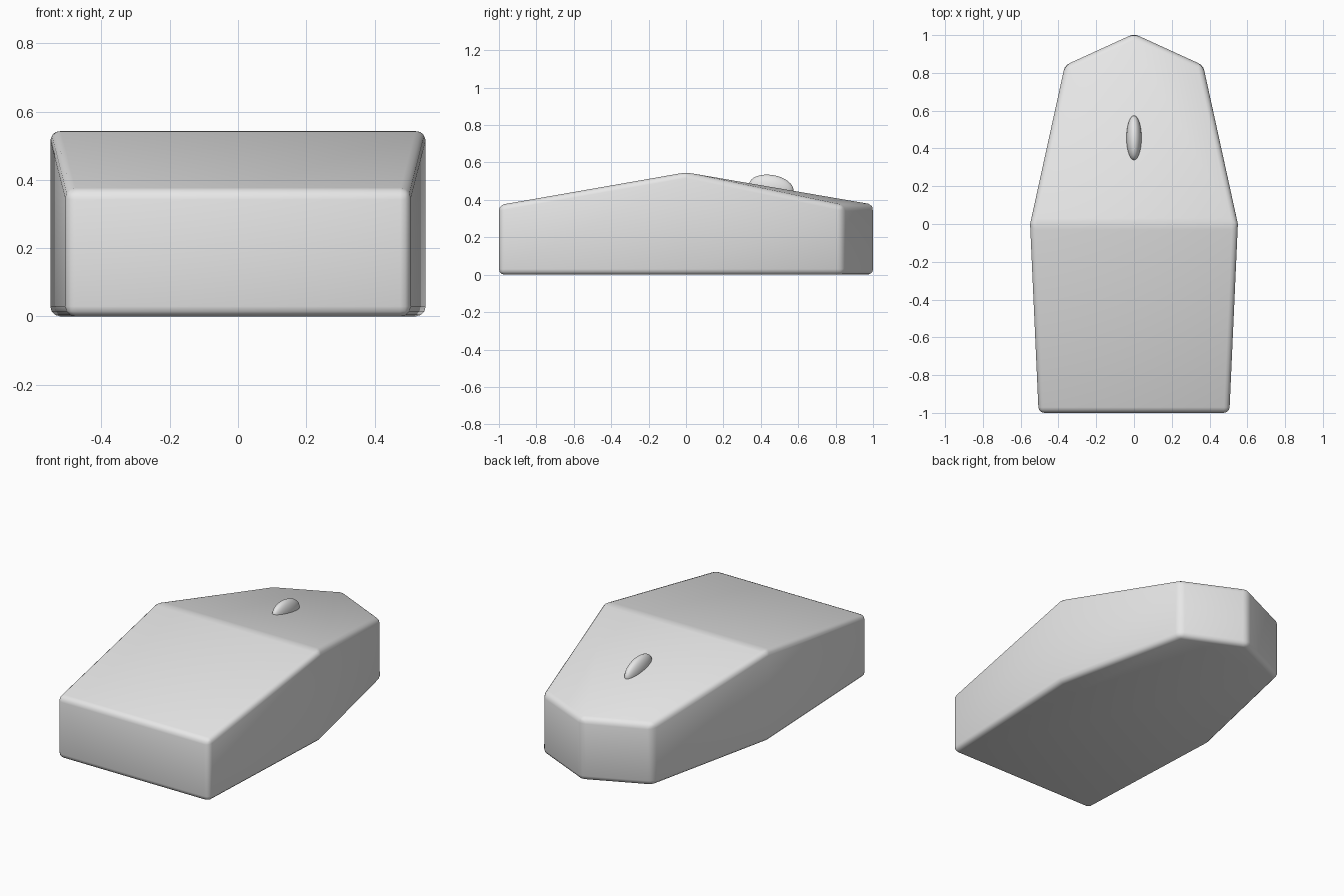
import bpy, bmesh, math

if "Cube" in bpy.data.objects:
    bpy.data.objects.remove(bpy.data.objects["Cube"])

grey = bpy.data.materials.new("plain_grey")
grey.diffuse_color = (0.8, 0.8, 0.8, 1)
grey.use_nodes = True
grey.node_tree.nodes["Principled BSDF"].inputs["Base Color"].default_value = grey.diffuse_color


def finish(obj):
    obj.data.materials.append(grey)
    bpy.ops.object.select_all(action='DESELECT')
    obj.select_set(True)
    bpy.context.view_layer.objects.active = obj
    bpy.ops.object.shade_smooth_by_angle(angle=math.radians(30))


# wedge body: plan outline (x, y, top height), pointed at the back
outline = [(-0.505, -1, 0.372), (0.505, -1, 0.372), (0.55, 0, 0.547),
           (0.366, 0.84, 0.37), (0, 1.007, 0.374), (-0.366, 0.84, 0.37),
           (-0.55, 0, 0.547)]
bm = bmesh.new()
low = [bm.verts.new((x, y, 0)) for x, y, z in outline]
top = [bm.verts.new(p) for p in outline]
n = len(outline)
bm.faces.new(low[::-1])
for i in range(n):
    j = (i + 1) % n
    bm.faces.new((low[i], low[j], top[j], top[i]))
# front slope, back slope and its two folded side facets
for ids in ((0, 1, 2, 6), (2, 4, 6), (2, 3, 4), (4, 5, 6)):
    bm.faces.new([top[i] for i in ids])
bmesh.ops.recalc_face_normals(bm, faces=bm.faces)
# round every edge except the shallow folds
edges = [e for e in bm.edges if e.calc_face_angle(0) > math.radians(17)]
bmesh.ops.bevel(bm, geom=edges, offset=0.03, offset_type='OFFSET',
                segments=3, profile=0.5, affect='EDGES', clamp_overlap=True)
mesh = bpy.data.meshes.new("body")
bm.to_mesh(mesh)
bm.free()
body = bpy.data.objects.new("body", mesh)
bpy.context.collection.objects.link(body)
finish(body)

# small flattened bump lying on the back slope
bpy.ops.mesh.primitive_uv_sphere_add(segments=32, ring_count=16, radius=1,
                                     location=(0, 0.456, 0.466),
                                     rotation=(math.radians(-9.8), 0, 0))
bump = bpy.context.object
bump.name = "sight_bump"
bump.scale = (0.04, 0.12, 0.067)
finish(bump)
